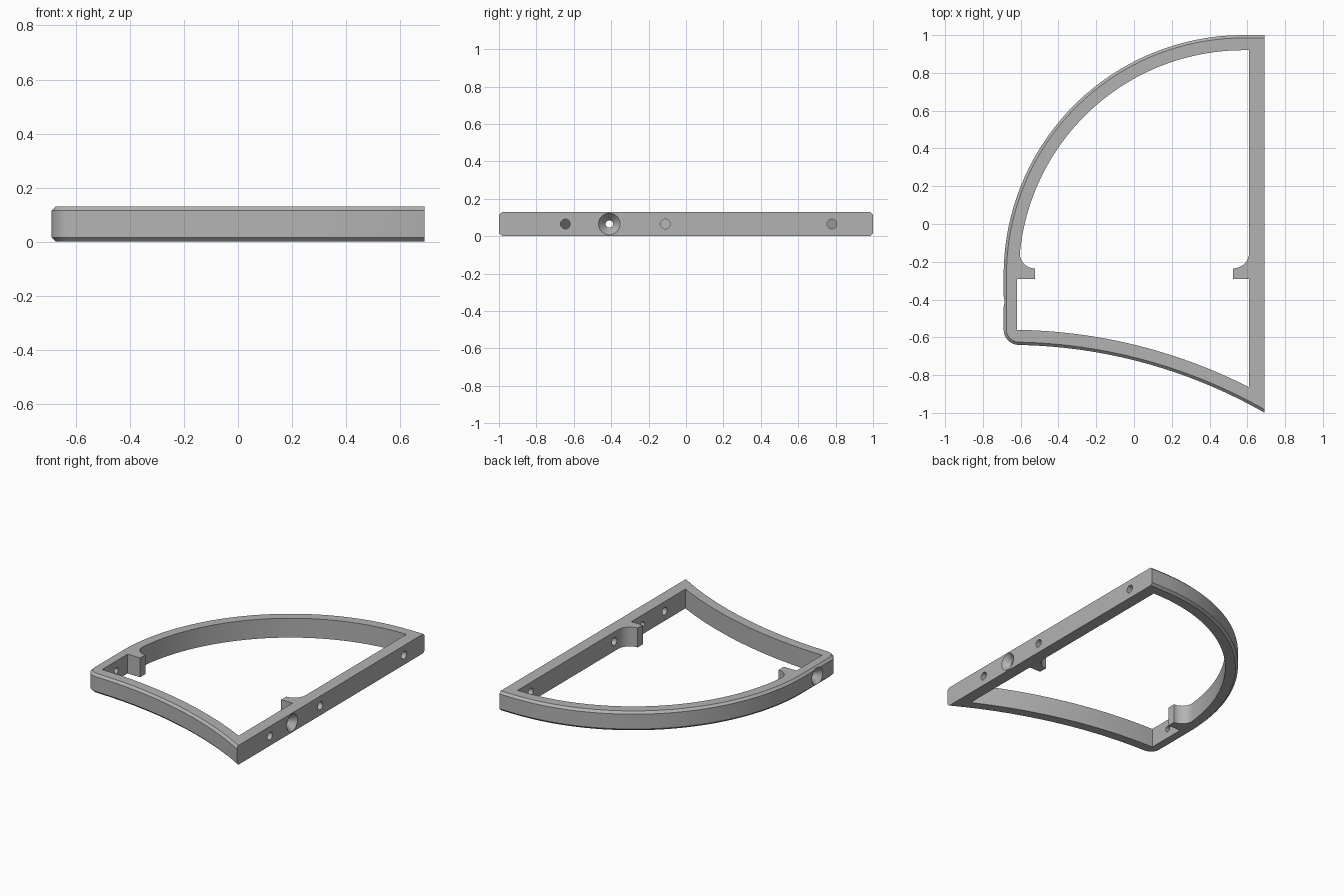
import bpy
import bmesh
from math import sqrt, sin, cos, pi, radians

if "Cube" in bpy.data.objects:
    bpy.data.objects.remove(bpy.data.objects["Cube"])

HEIGHT, CHAMFER, WALL = 0.13, 0.015, 0.08
RIGHT, LEFT = 0.69, -0.69
MID = HEIGHT / 2

grey = bpy.data.materials.new("plain grey")
grey.use_nodes = True
grey.diffuse_color = (0.45, 0.45, 0.45, 1)
grey.node_tree.nodes["Principled BSDF"].inputs["Base Color"].default_value = grey.diffuse_color


def arc(cx, cy, r, start, end, n):
    angles = [radians(start + (end - start) * i / n) for i in range(n + 1)]
    return [(cx + r * cos(a), cy + r * sin(a)) for a in angles]


def lower_arc(x0, x1, inset, n=32):
    """Shallow bowed front edge, moved inwards by inset."""
    r = 2.72 + inset
    xs = [x0 + (x1 - x0) * i / n for i in range(n + 1)]
    return [(x, -3.36 + sqrt(r * r - (x + 0.66) ** 2)) for x in xs]


def outer_outline(inset):
    pts = [(RIGHT, 1 - inset)]
    pts += arc(0.58, -0.27, 1.27 - inset, 90, 180, 64)
    pts += arc(-0.61, -0.56, WALL - inset, 180, 265, 10)
    return pts + lower_arc(-0.60, RIGHT, inset)


def inner_outline():
    edge = RIGHT - WALL
    pts = [(edge, 0.92)] + arc(0.58, -0.27, 1.19, 90, 174.5, 64)
    # left tab with its fillet
    pts += arc(-0.525, -0.155, 0.08, 185, 270, 10)
    pts += [(-0.525, -0.29), (-0.62, -0.29)]
    pts += lower_arc(-0.62, edge, WALL)
    # right tab with its fillet
    pts += [(edge, -0.29), (0.525, -0.29)]
    return pts + arc(0.525, -0.15, 0.085, -90, 0, 10)


def loft(name, rings):
    """Solid through a stack of (outline, z) rings."""
    bm = bmesh.new()
    loops = [[bm.verts.new((x, y, z)) for x, y in pts] for pts, z in rings]
    for a, b in zip(loops, loops[1:]):
        for i in range(len(a)):
            j = (i + 1) % len(a)
            bm.faces.new((a[i], a[j], b[j], b[i]))
    bm.faces.new(loops[0][::-1])
    bm.faces.new(loops[-1])
    bmesh.ops.recalc_face_normals(bm, faces=bm.faces)
    mesh = bpy.data.meshes.new(name)
    bm.to_mesh(mesh)
    bm.free()
    mesh.materials.append(grey)
    obj = bpy.data.objects.new(name, mesh)
    bpy.context.collection.objects.link(obj)
    return obj


def drill(name, x, y, r1, r2, depth):
    """Round cutter along x, r1 at its -x end and r2 at its +x end."""
    bpy.ops.mesh.primitive_cone_add(vertices=32, radius1=r1, radius2=r2, depth=depth,
                                    location=(x, y, MID), rotation=(0, pi / 2, 0))
    obj = bpy.context.object
    obj.name = name
    obj.data.materials.append(grey)
    return obj


def cut(target, cutter):
    cutter.hide_render = True
    mod = target.modifiers.new("cut", "BOOLEAN")
    mod.operation = "DIFFERENCE"
    mod.solver = "EXACT"
    mod.object = cutter
    bpy.ops.object.select_all(action="DESELECT")
    bpy.context.view_layer.objects.active = target
    target.select_set(True)
    bpy.ops.object.modifier_apply(modifier=mod.name)
    bpy.data.objects.remove(cutter)


# Frame with chamfered outer edges
full, small = outer_outline(0), outer_outline(CHAMFER)
frame = loft("frame", [(small, 0), (full, CHAMFER),
                       (full, HEIGHT - CHAMFER), (small, HEIGHT)])

# Opening, leaving the two tabs
opening = inner_outline()
cut(frame, loft("opening_cutter", [(opening, -0.1), (opening, HEIGHT + 0.1)]))

# Plain pin holes through the straight rail
for y in (-0.645, -0.11, 0.78):
    cut(frame, drill("pin_hole_cutter", 0.65, y, 0.026, 0.026, 0.16))

# Countersunk screw holes through both side rails
for side in (-1, 1):
    cut(frame, drill("screw_hole_cutter", side * 0.65, -0.41, 0.02, 0.02, 0.16))
    radii = (0.02, 0.062) if side > 0 else (0.062, 0.02)
    cut(frame, drill("countersink_cutter", side * 0.67, -0.41, *radii, 0.05))

# Smooth curves, crisp edges
bpy.ops.object.select_all(action="DESELECT")
frame.select_set(True)
bpy.context.view_layer.objects.active = frame
bpy.ops.object.shade_smooth_by_angle(angle=radians(25))
